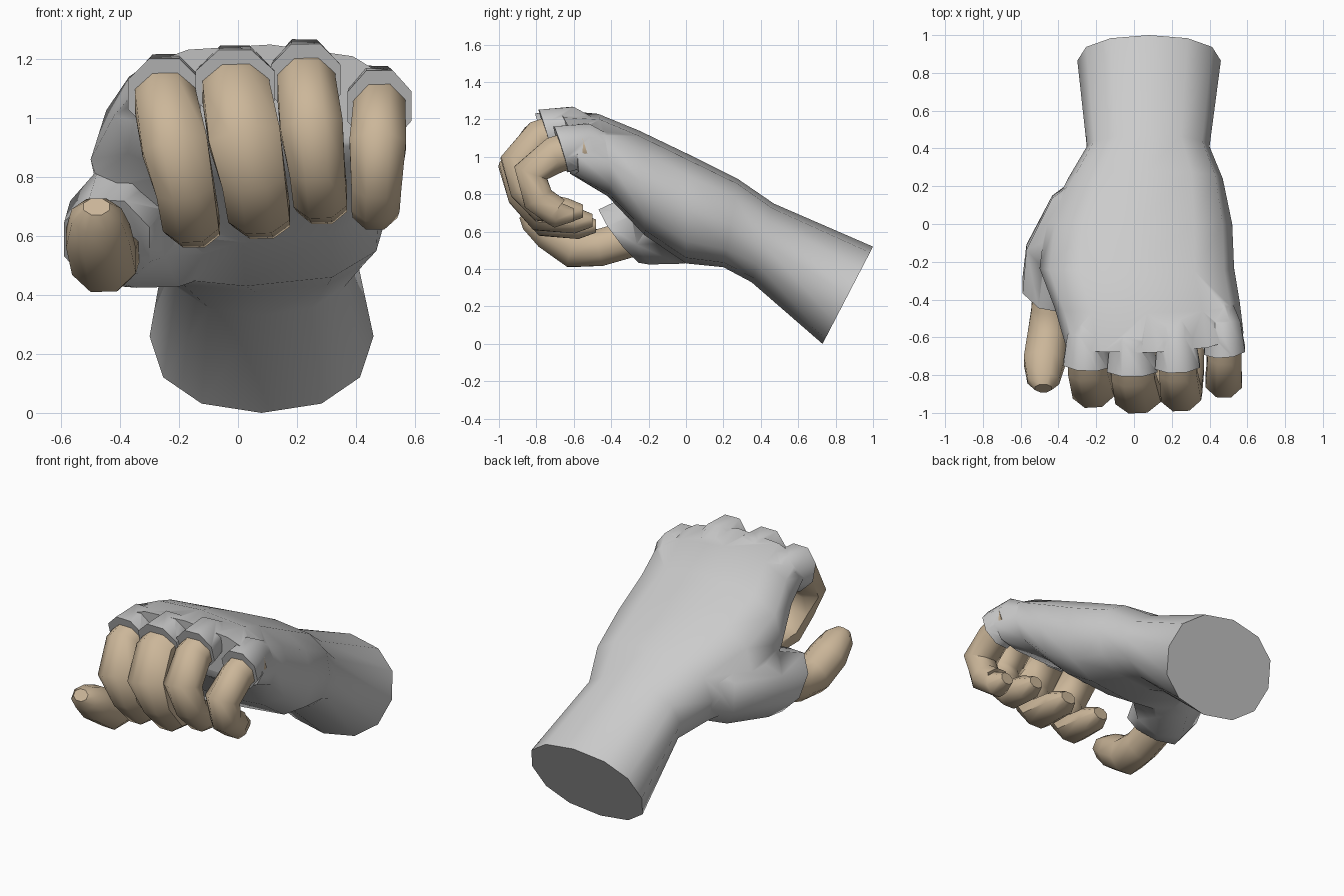
import bpy, bmesh, math
from mathutils import Vector

if "Cube" in bpy.data.objects:
    bpy.data.objects.remove(bpy.data.objects["Cube"])

skin = bpy.data.materials.new("skin")
skin.diffuse_color = (0.60, 0.47, 0.32, 1)
skin.use_nodes = True
skin.node_tree.nodes["Principled BSDF"].inputs["Base Color"].default_value = skin.diffuse_color


def finish(ob, angle):
    bpy.ops.object.select_all(action='DESELECT')
    ob.select_set(True)
    bpy.context.view_layer.objects.active = ob
    bpy.ops.object.shade_smooth_by_angle(angle=math.radians(angle))


def loft(name, rings, mat=None):
    """Bridge a list of equal-sized rings and cap both ends."""
    bm = bmesh.new()
    vs = [[bm.verts.new(p) for p in r] for r in rings]
    n = len(vs[0])
    for a, b in zip(vs, vs[1:]):
        for i in range(n):
            j = (i + 1) % n
            bm.faces.new((a[i], a[j], b[j], b[i]))
    bm.faces.new(vs[0])
    bm.faces.new(vs[-1])
    bmesh.ops.recalc_face_normals(bm, faces=bm.faces)
    me = bpy.data.meshes.new(name)
    bm.to_mesh(me)
    bm.free()
    ob = bpy.data.objects.new(name, me)
    bpy.context.collection.objects.link(ob)
    if mat:
        me.materials.append(mat)
    return ob


def sweep(name, path, mat=None, slant=0.0):
    """Eight-sided tube through stations (x, y, z, half width, half depth).
    slant pushes the top of the last ring forward and its bottom back."""
    pts = [Vector(p[:3]) for p in path]
    rings = []
    for i, p in enumerate(path):
        t = (pts[min(i + 1, len(pts) - 1)] - pts[max(i - 1, 0)]).normalized()
        side = Vector((1, 0, 0))
        side = (side - t * side.dot(t)).normalized()
        up = side.cross(t)
        ring = []
        for k in range(8):
            a = math.radians(22.5 + 45 * k)
            ring.append(pts[i] + side * math.cos(a) * p[3] * 1.07
                        + up * math.sin(a) * p[4] * 1.07)
        rings.append(ring)
    for v in rings[-1]:
        v.y -= slant * (v.z - pts[-1].z)
    return loft(name, rings, mat)


# Glove body: top y, top z, bottom y, bottom z, left x, right x per section
sections = [
    (1.00, 0.52, 0.73, 0.00, -0.30, 0.46),
    (0.47, 0.75, 0.35, 0.33, -0.25, 0.40),
    (0.28, 0.88, 0.20, 0.41, -0.35, 0.47),
    (0.00, 1.02, 0.00, 0.43, -0.47, 0.52),
    (-0.25, 1.14, -0.22, 0.58, -0.50, 0.53),
    (-0.47, 1.23, -0.42, 0.79, -0.42, 0.56),
    (-0.68, 1.25, -0.62, 0.91, -0.36, 0.58),
]
rings = []
for n, (ty, tz, by, bz, xl, xr) in enumerate(sections):
    ring = []
    power = 0.9 if n < 2 else 0.75
    front = max(0, n - 4) / 2          # little-finger side drops at the knuckles
    for k in range(12):
        a = math.radians(30 * k)
        c, s = (math.copysign(abs(f) ** power, f) for f in (math.cos(a), math.sin(a)))
        x = (xl + xr) / 2 + c * (xr - xl) / 2
        drop = front * 0.25 * max(0, x - 0.3)
        ring.append((x, (ty + by) / 2 + s * (ty - by) / 2 + drop,
                     (tz + bz) / 2 + s * (tz - bz) / 2 - drop))
    rings.append(ring)
glove = loft("glove", rings)

# Thumb sleeve of the glove, with a slanted opening
sleeves = [sweep("thumb_sleeve", [
    (-0.04, 0.22, 0.66, 0.18, 0.16),
    (-0.27, 0.00, 0.64, 0.22, 0.21),
    (-0.41, -0.20, 0.625, 0.18, 0.20),
    (-0.445, -0.35, 0.58, 0.15, 0.15)], slant=0.45)]

# Fingers: base x, tip x, knuckle y, knuckle z, forward reach, bottom z, tip y, half width
fingers = {
    "index_finger": (-0.25, -0.15, -0.73, 1.08, -0.88, 0.65, -0.48, 0.105),
    "middle_finger": (-0.01, 0.08, -0.76, 1.11, -0.91, 0.68, -0.50, 0.115),
    "ring_finger": (0.23, 0.285, -0.74, 1.13, -0.90, 0.73, -0.55, 0.100),
    "little_finger": (0.48, 0.465, -0.66, 1.04, -0.83, 0.71, -0.60, 0.090),
}
for name, (x0, x1, ky, kz, fy, bz, tip, w) in fingers.items():
    def at(f):
        return x0 + (x1 - x0) * f
    mid = (kz + bz) / 2
    ob = sweep(name, [
        (at(0), ky + 0.12, kz + 0.02, w, 0.10),
        (at(0.05), ky - 0.04, kz - 0.03, w, 0.10),
        (at(0.35), fy, mid + 0.04, w * 1.08, 0.095),
        (at(0.7), fy + 0.04, mid - 0.10, w * 0.95, 0.085),
        (at(0.9), fy + 0.13, bz, w * 0.92, 0.08),
        (at(1), tip - 0.09, bz - 0.02, w * 0.85, 0.07),
        (at(1), tip, bz - 0.02, w * 0.45, 0.035)], skin)
    finish(ob, 50)
    # Knuckle sleeve of the glove, sunk into the body at its rear
    sleeves.append(sweep(name + "_sleeve", [
        (x0 * 0.84, ky + 0.36, kz - 0.05, w * 0.7, 0.06),
        (x0 * 0.98, ky + 0.12, kz + 0.02, w + 0.005, 0.12),
        (x0, ky - 0.01, kz, w + 0.02, 0.125)], slant=0.15))

# Bare thumb: short base joint and a bent, broad tip
thumb = sweep("thumb", [
    (-0.43, -0.27, 0.57, 0.10, 0.10),
    (-0.445, -0.46, 0.515, 0.10, 0.10),
    (-0.455, -0.60, 0.515, 0.11, 0.11),
    (-0.475, -0.73, 0.60, 0.11, 0.10),
    (-0.48, -0.83, 0.67, 0.085, 0.07),
    (-0.48, -0.87, 0.70, 0.045, 0.035)], skin)
finish(thumb, 50)

# Merge the sleeves into the glove
for s in sleeves:
    bpy.context.view_layer.objects.active = glove
    m = glove.modifiers.new("join", 'BOOLEAN')
    m.operation = 'UNION'
    m.solver = 'EXACT'
    m.object = s
    bpy.ops.object.modifier_apply(modifier=m.name)
    bpy.data.objects.remove(s)
finish(glove, 60)
